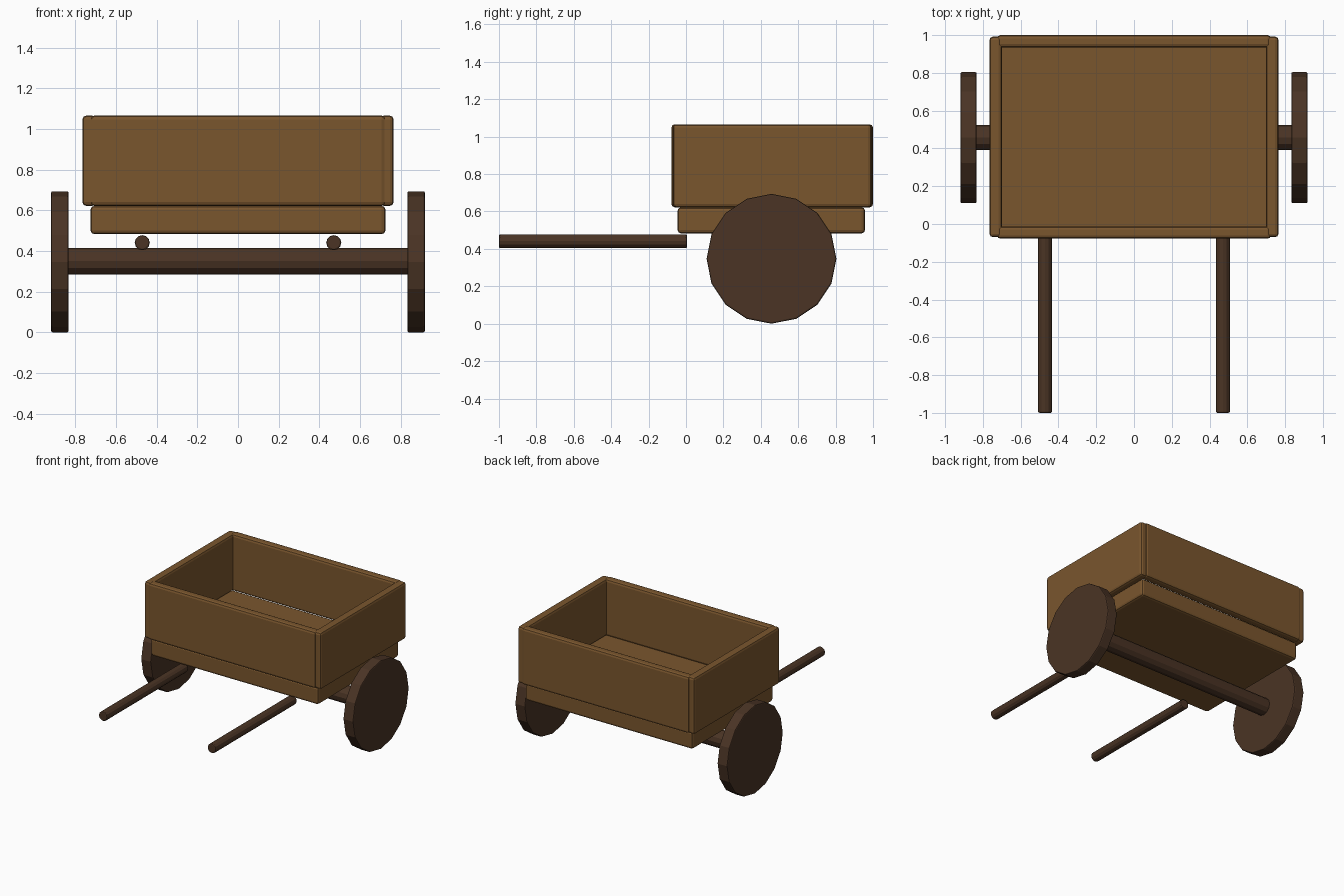
import bpy, math
from mathutils import Matrix

if "Cube" in bpy.data.objects:
    bpy.data.objects.remove(bpy.data.objects["Cube"])


def material(name, rgb):
    m = bpy.data.materials.new(name)
    m.diffuse_color = (*rgb, 1)
    m.use_nodes = True
    m.node_tree.nodes["Principled BSDF"].inputs["Base Color"].default_value = m.diffuse_color
    return m


WOOD = material("warm wood", (0.195, 0.093, 0.027))
DARK = material("dark wood", (0.069, 0.034, 0.018))


def finish(ob, name, mat, bevel, segments):
    ob.name = name
    ob.data.materials.append(mat)
    mod = ob.modifiers.new("bevel", "BEVEL")
    mod.width = bevel
    mod.segments = segments
    mod.limit_method = "ANGLE"
    mod.angle_limit = math.radians(40)
    return ob


def box(name, lo, hi, mat, bevel=0.018):
    bpy.ops.mesh.primitive_cube_add(size=1)
    ob = bpy.context.object
    mid = [(a + b) / 2 for a, b in zip(lo, hi)]
    size = [b - a for a, b in zip(lo, hi)]
    ob.data.transform(Matrix.Translation(mid) @ Matrix.Diagonal((*size, 1)))
    return finish(ob, name, mat, bevel, 2)


def rod(name, axis, centre, radius, length, sides, mat, bevel):
    bpy.ops.mesh.primitive_cylinder_add(vertices=sides, radius=radius, depth=length)
    ob = bpy.context.object
    turn = Matrix.Rotation(math.pi / 2, 4, "Y" if axis == "x" else "X")
    ob.data.transform(Matrix.Translation(centre) @ turn)
    return finish(ob, name, mat, bevel, 2)


# Bed slab
box("bed", (-0.725, -0.045, 0.483), (0.725, 0.957, 0.622), WOOD)

# Walls around the bed
Z0, Z1 = 0.622, 1.066
box("front_wall", (-0.725, -0.078, Z0), (0.725, -0.012, Z1), WOOD)
box("back_wall", (-0.725, 0.934, Z0), (0.725, 1.0, Z1), WOOD)
for side, s in (("left", -1), ("right", 1)):
    xs = sorted((s * 0.765, s * 0.699))
    box(side + "_wall", (xs[0], -0.070, Z0), (xs[1], 0.992, Z1), WOOD)
    # Wheels and pull handles
    rod(side + "_wheel", "x", (s * 0.876, 0.457, 0.347), 0.347, 0.086, 16, DARK, 0.008)
    rod(side + "_handle", "y", (s * 0.471, -0.497, 0.441), 0.037, 1.006, 12, DARK, 0.008)

# Axle
rod("axle", "x", (0, 0.457, 0.35), 0.066, 1.70, 12, DARK, 0.008)
